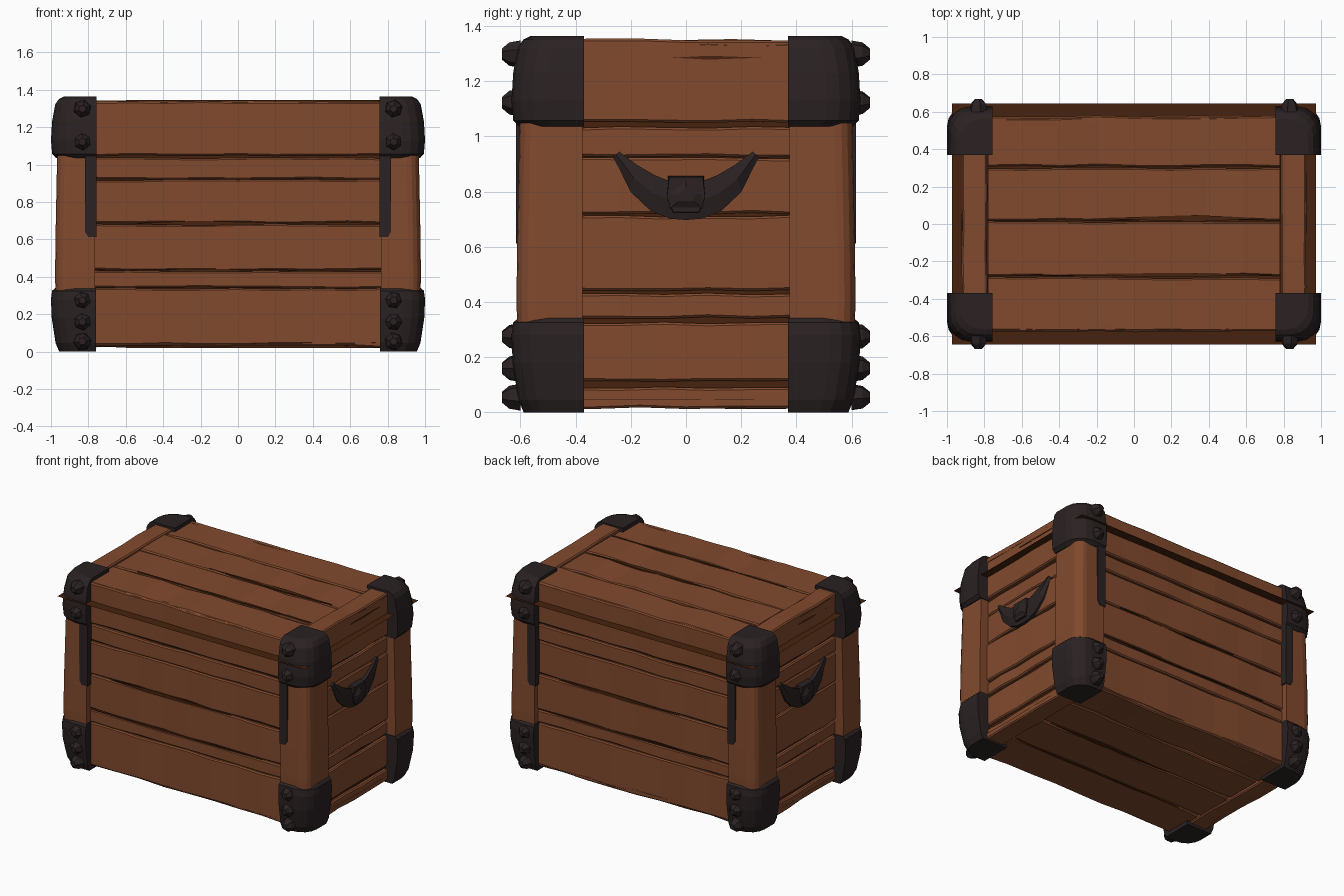
import bpy, bmesh, math, random
from mathutils import Vector, Matrix

if "Cube" in bpy.data.objects:
    bpy.data.objects.remove(bpy.data.objects["Cube"])

random.seed(4)


def material(name, rgb):
    m = bpy.data.materials.new(name)
    m.diffuse_color = (*rgb, 1)
    m.use_nodes = True
    m.node_tree.nodes["Principled BSDF"].inputs["Base Color"].default_value = m.diffuse_color
    return m


WOOD = material("brown wood", (0.222, 0.068, 0.027))
SEAM = material("dark brown seam", (0.062, 0.0165, 0.004))
METAL = material("dark iron", (0.0235, 0.0155, 0.0165))


def finish(bm, name, mat):
    bmesh.ops.recalc_face_normals(bm, faces=bm.faces[:])
    me = bpy.data.meshes.new(name)
    bm.to_mesh(me)
    bm.free()
    me.materials.append(mat)
    ob = bpy.data.objects.new(name, me)
    bpy.context.collection.objects.link(ob)
    return ob


def loft(bm, rings):
    """Skin closed rings of points and cap both ends."""
    rings = [[bm.verts.new(p) for p in r] for r in rings]
    n = len(rings[0])
    for r, s in zip(rings, rings[1:]):
        for k in range(n):
            bm.faces.new((r[k], r[(k + 1) % n], s[(k + 1) % n], s[k]))
    bm.faces.new(rings[0])
    bm.faces.new(rings[-1])


def plank(name, l0, l1, w0, w1, t1, place, wob=0.006, segs=8):
    """Hand-hewn board: wobbling six-sided section swept along its length."""
    bm = bmesh.new()
    rings = []
    c = 0.008
    t0 = t1 - 0.035
    for i in range(segs + 1):
        l = l0 + (l1 - l0) * i / segs
        a = w0 + random.uniform(-0.6, 0.7) * wob
        b = w1 - random.uniform(-0.6, 0.7) * wob
        t = t1 + random.uniform(-1, 0.6) * wob
        sec = [(a, t0), (a, t - c), (a + c, t), (b - c, t), (b, t - c), (b, t0)]
        rings.append([place(l, w, d) for w, d in sec])
    loft(bm, rings)
    return finish(bm, name, WOOD)


def sliver(name, l0, l1, w, h, d, place):
    """Thin dark crack lying on a board."""
    bm = bmesh.new()
    m = l0 + (l1 - l0) * 0.4
    pts = [(l0, w), (m, w - h / 2), (l1, w), (m, w + h / 2)]
    loft(bm, [[place(l, q, e) for l, q in pts] for e in (d - 0.009, d)])
    finish(bm, name, SEAM)


def corner_block(name, sx, sy, x, y, levels, r, mat, wall):
    """L-shaped corner piece with a rounded outer edge; levels are
    (z, inset, filled) rings, filled ones closing the inside of the L."""
    bm = bmesh.new()
    rings = []
    for z, k, filled in levels:
        xo, yo = x[1] - k, y[1] - k
        xi, yi = x[1] - wall[0], y[1] - wall[1]
        ring = [(x[0], yi), (x[0], y[0]) if filled else (xi, yi), (xi, y[0]), (xo, y[0])]
        for i in range(5):
            a = math.pi / 8 * i
            ring.append((xo - r + r * math.cos(a), yo - r + r * math.sin(a)))
        ring.append((x[0], yo))
        rings.append([(sx * p, sy * q, z) for p, q in ring])
    loft(bm, rings)
    return finish(bm, name, mat)


# Inner core showing through the gaps
bm = bmesh.new()
bmesh.ops.create_cube(bm, size=1, matrix=Matrix.Translation((0, 0, 0.683))
                      @ Matrix.Diagonal((1.78, 1.104, 1.272, 1)))
finish(bm, "chest_core", SEAM)

# Thin sheet poking out around the lid
bm = bmesh.new()
bm.faces.new([bm.verts.new((x * 0.973, y * 0.643, 1.207))
              for x, y in ((-1, -1), (1, -1), (1, 1), (-1, 1))])
finish(bm, "lid_sheet", SEAM)

# Front and back boards
for s, side in ((-1, "front"), (1, "back")):
    def place(l, w, d, s=s):
        return (-s * l, s * d, w)
    rows = [(0.037, 0.337), (0.341, 0.43), (0.436, 0.68), (0.688, 0.918), (0.923, 1.036)]
    for i, (a, b) in enumerate(rows):
        plank(f"{side}_board_{i}", -0.78, 0.78, a, b, 0.574, place)
    plank(f"{side}_lid_board", -0.78, 0.78, 1.048, 1.337, 0.576, place)
    sliver(f"{side}_crack_low", -0.76, 0.6, 0.435, 0.014, 0.577, place)
    sliver(f"{side}_crack_mid", -0.6, 0.35, 0.686, 0.026, 0.577, place)

# Left and right boards
for s, side in ((-1, "left"), (1, "right")):
    def place(l, w, d, s=s):
        return (s * d, s * l, w)
    rows = [(0.02, 0.09), (0.112, 0.325), (0.342, 0.43), (0.443, 0.712),
            (0.72, 0.922), (0.927, 1.033)]
    for i, (a, b) in enumerate(rows):
        plank(f"{side}_board_{i}", -0.4, 0.4, a, b, 0.915, place, segs=5)
    plank(f"{side}_lid_board", -0.4, 0.4, 1.052, 1.338, 0.92, place, segs=5)
    sliver(f"{side}_lid_crack", -0.05, 0.28, 1.285, 0.014, 0.923, place)

# Top and bottom boards, with cross boards at the ends
for side, f in (("top", lambda d: d), ("bottom", lambda d: 1.365 - d)):
    def along(l, w, d, f=f):
        return (l, w, f(d))

    def across(l, w, d, f=f):
        return (w, l, f(d))
    for i, (a, b) in enumerate([(-0.57, -0.287), (-0.275, 0.012), (0.022, 0.3), (0.308, 0.57)]):
        plank(f"{side}_board_{i}", -0.78, 0.78, a, b, 1.34, along, wob=0.008)
    for s, end in ((-1, "left"), (1, "right")):
        a, b = sorted((s * 0.785, s * 0.919))
        plank(f"{side}_{end}_cross_board", -0.5, 0.5, a, b, 1.351, across, segs=6)
    sliver(f"{side}_crack", 0.72, -0.25, 0.03, 0.035, 1.345, along)
    sliver(f"{side}_edge_crack", 0.77, -0.6, -0.272, 0.022, 1.345, along)

# Corner posts, iron brackets, straps and rivets
post = [(0.25, 0.0, 0), (0.4, -0.004, 0), (0.6, -0.002, 0), (0.85, 0.003, 0), (1.1, 0.008, 0)]
lower = [(0.342, 0.024, 0), (0.325, 0.006, 0), (0.28, 0.0, 0), (0.18, 0.004, 0),
         (0.05, 0.024, 0), (0.045, 0.025, 1), (0.0, 0.044, 1)]
upper = [(1.036, 0.026, 0), (1.058, 0.006, 0), (1.13, 0.0, 0), (1.23, 0.006, 0),
         (1.318, 0.022, 0), (1.322, 0.023, 1), (1.35, 0.042, 1), (1.363, 0.068, 1)]
for sx, xn in ((-1, "left"), (1, "right")):
    for sy, yn in ((-1, "front"), (1, "back")):
        tag = f"{yn}_{xn}"
        corner_block(f"{tag}_post", sx, sy, (0.765, 0.974), (0.375, 0.61), post,
                     0.065, WOOD, (0.08, 0.06))
        corner_block(f"{tag}_lower_bracket", sx, sy, (0.76, 1.0), (0.37, 0.632), lower,
                     0.11, METAL, (0.1, 0.08))
        corner_block(f"{tag}_upper_bracket", sx, sy, (0.757, 1.0), (0.37, 0.632), upper,
                     0.12, METAL, (0.1, 0.08))
        # strap with a clipped lower corner
        pts = [(0.757, 0.612), (0.8, 0.612), (0.818, 0.64), (0.818, 1.06), (0.757, 1.06)]
        bm = bmesh.new()
        loft(bm, [[(sx * x, sy * y, z) for x, z in pts] for y in (0.56, 0.616)])
        finish(bm, f"{tag}_strap", METAL)
        for i, z in enumerate((0.055, 0.16, 0.275, 1.122, 1.298)):
            bm = bmesh.new()
            rot = Matrix.Rotation(-sy * math.pi / 2, 4, 'X')
            spin = Matrix.Rotation(random.uniform(0, 1), 4, 'Z')
            for r1, r2, h0, h1 in ((0.05, 0.043, 0.6, 0.64), (0.043, 0.02, 0.64, 0.667)):
                m = Matrix.Translation((sx * 0.832, sy * (h0 + h1) / 2, z)) @ rot @ spin
                bmesh.ops.create_cone(bm, cap_ends=True, segments=6, radius1=r1,
                                      radius2=r2, depth=h1 - h0, matrix=m)
            finish(bm, f"{tag}_rivet_{i}", METAL)

# Crescent side handles with a studded centre plate
under = [(0.0, 0.697), (0.06, 0.702), (0.13, 0.732), (0.2, 0.798), (0.264, 0.925)]
over = [(0.0, 0.835), (0.06, 0.838), (0.115, 0.86), (0.175, 0.895), (0.242, 0.945)]
depth = [0.952, 0.952, 0.95, 0.945, 0.932]
plate = [(0.05, 0.72), (0.075, 0.78), (0.066, 0.858), (-0.066, 0.858), (-0.075, 0.78), (-0.05, 0.72)]
stud = [(0.06, 0.738), (0.066, 0.79), (0.0, 0.845), (-0.066, 0.79), (-0.06, 0.738)]
for sx, xn in ((-1, "left"), (1, "right")):
    rings = []
    for k in range(-4, 5):
        i, s, d = abs(k), (1 if k > 0 else -1), depth[abs(k)]
        (y0, z0), (y1, z1) = under[i], over[i]
        sec = [(0.89, y0, z0), (d - 0.015, y0, z0), (d, (y0 + y1) / 2, (z0 + z1) / 2),
               (d - 0.008, y1, z1), (0.89, y1, z1)]
        rings.append([(sx * x, s * y, z) for x, y, z in sec])
    bm = bmesh.new()
    loft(bm, rings)
    finish(bm, f"{xn}_handle", METAL)
    for part, pts, x0, x1, shrink in (("plate", plate, 0.9, 0.958, 0.92),
                                      ("stud", stud, 0.955, 0.971, 0.45)):
        bm = bmesh.new()
        loft(bm, [[(sx * x, y * f, 0.787 + (z - 0.787) * f) for y, z in pts]
                  for x, f in ((x0, 1), (x1, shrink))])
        finish(bm, f"{xn}_handle_{part}", METAL)
